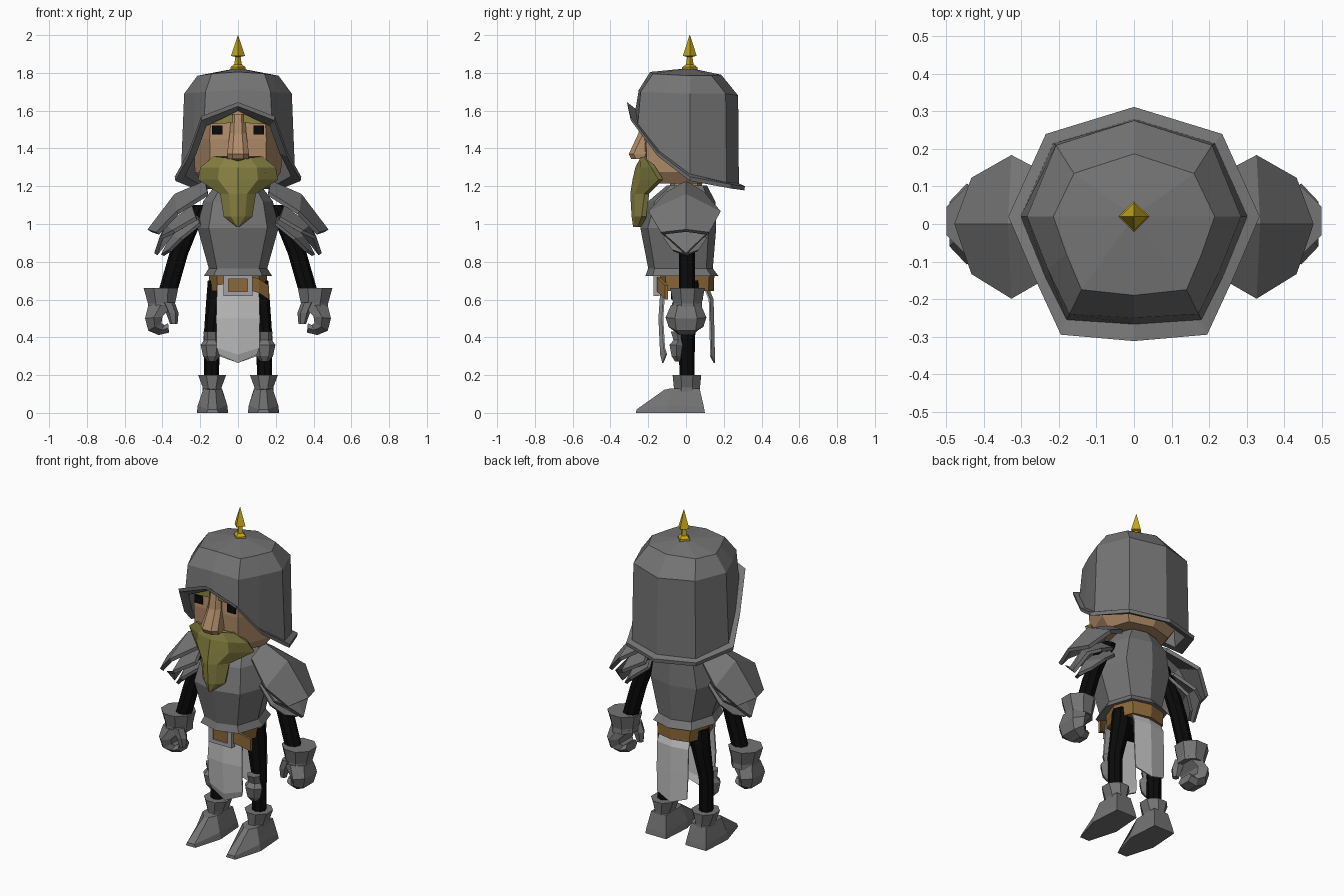
import bpy
import bmesh
from math import cos, sin, pi
from mathutils import Vector

if "Cube" in bpy.data.objects:
    bpy.data.objects.remove(bpy.data.objects["Cube"], do_unlink=True)


def material(name, r, g, b):
    m = bpy.data.materials.new(name)
    m.use_nodes = True
    m.diffuse_color = (r, g, b, 1)
    m.node_tree.nodes["Principled BSDF"].inputs["Base Color"].default_value = (r, g, b, 1)
    return m


steel = material("dark steel", .175, .175, .175)
gold = material("gold", .56, .39, .01)
skin = material("skin", .43, .26, .14)
hair = material("olive beard", .25, .225, .055)
leather = material("brown leather", .26, .14, .04)
cloth = material("pale cloth", .5, .5, .5)
silver = material("buckle silver", .36, .36, .38)
black = material("black", .003, .003, .003)


def loft(name, rings, mat, closed=True, caps=True, mirror=False, thick=0):
    """Skin a list of equal-length point rows; optionally mirror or thicken."""
    bm = bmesh.new()
    rows = [[bm.verts.new(p) for p in ring] for ring in rings]
    n = len(rows[0])
    for a, b in zip(rows, rows[1:]):
        for i in range(n if closed else n - 1):
            j = (i + 1) % n
            bm.faces.new((a[i], a[j], b[j], b[i]))
    if closed and caps:
        bm.faces.new(rows[0][::-1])
        bm.faces.new(rows[-1])
    bmesh.ops.recalc_face_normals(bm, faces=bm.faces)
    me = bpy.data.meshes.new(name)
    bm.to_mesh(me)
    bm.free()
    me.materials.append(mat)
    ob = bpy.data.objects.new(name, me)
    bpy.context.collection.objects.link(ob)
    if thick:
        mod = ob.modifiers.new("thickness", 'SOLIDIFY')
        mod.thickness = thick
        mod.offset = 0
    if mirror:
        ob.modifiers.new("both sides", 'MIRROR')
    return ob


def sym(half):
    """Complete a ring from its half, front centre to back centre."""
    return list(half) + [(-x, y, z) for x, y, z in half[-2:0:-1]]


def oval(z, rx, y0, y1):
    """Eight-sided body ring."""
    c, h = (y0 + y1) / 2, (y1 - y0) / 2
    return sym([(0, y0, z), (rx * .72, c - h * .8, z), (rx, c, z),
                (rx * .72, c + h * .8, z), (0, y1, z)])


def poly(cx, cy, z, rx, ry, n=8, turn=0):
    return [(cx + rx * cos(turn + 2 * pi * i / n), cy + ry * sin(turn + 2 * pi * i / n), z)
            for i in range(n)]


def box(name, x0, x1, y0, y1, z0, z1, mat, mirror=False):
    ring = [(x0, y0), (x1, y0), (x1, y1), (x0, y1)]
    return loft(name, [[(x, y, z) for x, y in ring] for z in (z0, z1)], mat, mirror=mirror)


def scaled(ring, k, dz=0):
    return [(x * k, y * k, z + dz) for x, y, z in ring]


# Helmet: crown, walls, slanted opening, flared brim and lining
apex = [(0, .02, 1.825)] * 12
crown = sym([(0, -.19, 1.805), (.14, -.175, 1.795), (.18, -.08, 1.79), (.215, .02, 1.785),
             (.16, .135, 1.785), (0, .187, 1.79), (0, .187, 1.79)])
shoulder = sym([(0, -.25, 1.71), (.172, -.24, 1.7), (.23, -.12, 1.695), (.285, .02, 1.69),
                (.208, .21, 1.69), (0, .276, 1.68), (0, .276, 1.68)])
opening = sym([(0, -.267, 1.61), (.18, -.255, 1.53), (.237, -.14, 1.385), (.302, .02, 1.265),
               (.215, .215, 1.22), (0, .28, 1.215), (0, .28, 1.215)])
brim = sym([(0, -.312, 1.645), (.195, -.295, 1.57), (.262, -.15, 1.38), (.335, .02, 1.25),
            (.235, .24, 1.21), (0, .312, 1.2), (0, .312, 1.2)])
helmet = loft("helmet", [crown, shoulder, opening, brim, scaled(brim, .99, -.022),
                         scaled(opening, .93, -.012), scaled(shoulder, .9, -.02)], steel)

# Helmet spike
loft("helmet_spike", [poly(0, .02, z, r, r, 4) for z, r in
     [(1.81, .04), (1.83, .04), (1.845, .02), (1.885, .014), (1.89, .037), (2, .001)]], gold)

# Head, neck and nose
loft("head", [sym([(0, -.222 * k, z), (.15 * k, -.212 * k, z), (.235 * k, 0, z),
                   (.18 * k, .16 * k, z), (0, .21 * k, z)])
              for z, k in [(1.215, .78), (1.275, .97), (1.45, 1), (1.62, .94)]], skin)
loft("neck", [poly(0, 0, z, .085, .085) for z in (1.12, 1.24)], skin)
loft("nose", [[(-w, -.2, z), (-w, y + .025, z), (-w * .5, y, z), (w * .5, y, z),
               (w, y + .025, z), (w, -.2, z)]
              for z, w, y in [(1.345, .055, -.29), (1.37, .058, -.303),
                              (1.48, .044, -.252), (1.58, .036, -.235)]], skin)

# Eyes and eyebrows
box("eyes", .083, .137, -.226, -.217, 1.475, 1.522, black, mirror=True)
loft("eyebrows", [[(.03, y, 1.535), (.155, y, 1.528), (.16, y, 1.56), (.03, y, 1.595)]
                  for y in (-.205, -.232)], hair, mirror=True)

# Beard wrapping the jaw
beard = []
for z, w, yc, ye in [(1.345, .13, -.25, -.222), (1.3, .2, -.268, -.185), (1.235, .212, -.283, -.145),
                     (1.16, .095, -.295, -.22), (1.04, .076, -.288, -.235), (.985, .008, -.28, -.255)]:
    top = .012 if z > 1.34 else 0
    beard.append(sym([(0, yc, z - top), (w * .5, yc * .7 + ye * .3, z + top / 2),
                      (w, ye, z + top), (w * .88, ye + .025, z + top), (0, yc + .07, z - top)]))
loft("beard", beard, hair)

# Breastplate with flared hem
loft("breastplate", [oval(*r) for r in
     [(.725, .18, -.215, .172), (.765, .155, -.2, .142), (.98, .215, -.242, .16),
      (1.12, .185, -.2, .155), (1.205, .12, -.1, .11)]], steel)

# Belt, strap end and buckle
loft("belt", [oval(*r) for r in [(.645, .15, -.13, .148), (.735, .155, -.14, .15)]], leather)
loft("belt_strap_end", [[(x, y, z), (x, y, z + .075), (x, y + .015, z + .075), (x, y + .015, z)]
     for x, y, z in [(.06, -.16, .65), (.11, -.145, .635), (.163, -.11, .6)]], leather)
for side in (-1, 1):
    box("buckle_upright", side * .064 - .014, side * .064 + .014, -.172, -.14, .62, .73, silver)
for z in (.62, .708):
    box("buckle_bar", -.064, .064, -.172, -.14, z, z + .022, silver)
box("buckle_centre", -.05, .05, -.164, -.135, .642, .708, leather)

# Hanging cloths: front and back
for name, s, rows in [
        ("front_cloth", -1, [(.68, 0, .11, .13), (.5, 0, .115, .142), (.345, -.035, .112, .133),
                             (.31, -.045, .1, .122)]),
        ("back_cloth", 1, [(.68, 0, .1, .11), (.6, 0, .105, .142), (.45, 0, .105, .146),
                           (.3, -.035, .1, .15)])]:
    loft(name, [[(-w, s * (y - .018), z), (0, s * y, z + d), (w, s * (y - .018), z)]
                for z, d, w, y in rows], cloth, closed=False, thick=.008)

# Hips and legs
loft("hips", [oval(z, w, -.08, .09) for z, w in [(.6, .12), (.7, .14)]], black)
loft("legs", [poly(x, y, z, r, r) for x, y, z, r in
     [(.14, .005, .17, .04), (.14, .005, .4, .042), (.112, .02, .6, .056), (.105, .02, .7, .055)]],
     black, mirror=True)

# Knee guards
loft("knee_guards", [poly(.14, y, z, rx, ry, 6) for z, y, rx, ry in
     [(.272, -.045, .02, .015), (.3, -.05, .045, .03), (.36, -.05, .058, .043),
      (.385, -.04, .04, .03), (.43, -.05, .042, .035)]], steel, mirror=True)

# Boots: pointed foot and flared ankle
loft("boot_feet", [
    [(.135 + s * w, y, z) for s, pts in ((1, row), (-1, row[::-1])) for w, y, z in pts]
    for row in [[(.07, .1, 0), (.083, -.09, 0), (.032, -.265, 0)],
                [(.066, .095, .03), (.078, -.095, .04), (.025, -.262, .018)],
                [(.05, .072, .13), (.048, -.08, .13), (.016, -.115, .122)]]], steel, mirror=True)
loft("boot_cuffs", [poly(.137, .005, z, rx, ry, 8, pi / 8) for z, rx, ry in
     [(.11, .054, .075), (.135, .054, .075), (.2, .08, .082)]], steel, mirror=True)

# Arms
loft("arms", [poly(x, .005, z, .05, .043) for x, z in
     [(.19, 1.1), (.25, 1), (.315, .84), (.378, .62)]], black, mirror=True)

# Gauntlet cuffs
loft("gauntlet_cuffs", [poly(x, .008, z, rx, ry, 8, pi / 8) for x, z, rx, ry in
     [(.405, .55, .078, .085), (.405, .58, .078, .082), (.408, .66, .099, .099)]],
     steel, mirror=True)

# Curled hands: outer edge, inner edge, height and half depth along the curl
hand = [((.475, .57), (.345, .57), .08), ((.492, .5), (.4, .51), .108),
        ((.475, .435), (.405, .475), .092), ((.42, .412), (.39, .465), .065),
        ((.365, .425), (.37, .475), .055)]
loft("hands", [[(o[0], -d * .55, o[1]), (o[0], d * .55, o[1]),
                ((o[0] + i[0]) / 2, d, (o[1] + i[1]) / 2), (i[0], d * .7, i[1]),
                (i[0], -d * .7, i[1]), ((o[0] + i[0]) / 2, -d, (o[1] + i[1]) / 2)]
               for o, i, d in hand], steel, mirror=True)
loft("thumbs", [poly(x, -.045, z, r, r, 6) for x, z, r in
     [(.37, .585, .035), (.348, .53, .033), (.34, .47, .02)]], steel, mirror=True)


# Shoulder plates: ridge points along the arm and their drooping edges
def plate(name, rows, thick):
    loft(name, [[(ex, -ey, ez), (sx, 0, sz), (ex, ey * .92, ez)]
                for sx, sz, ex, ey, ez in rows], steel, closed=False, thick=thick, mirror=True)


plate("shoulder_plates", [(.17, 1.22, .16, .1, 1.16), (.33, 1.15, .32, .195, 1.06),
                          (.47, .965, .425, .13, .95)], .022)
plate("lower_shoulder_plates", [(.24, 1.09, .22, .09, 1.03), (.375, .99, .34, .135, .96),
                                (.435, .84, .405, .1, .93)], .02)
plate("inner_shoulder_plates", [(.22, 1.07, .2, .08, 1), (.35, .93, .3, .115, .92),
                                (.4, .835, .36, .07, .86)], .018)

# Close the helmet crown with a low facetted peak
loft("helmet_top", [scaled(crown, 1, 0), [(x * .02, .02 + y * .02, 1.825) for x, y, z in crown]],
     steel)
